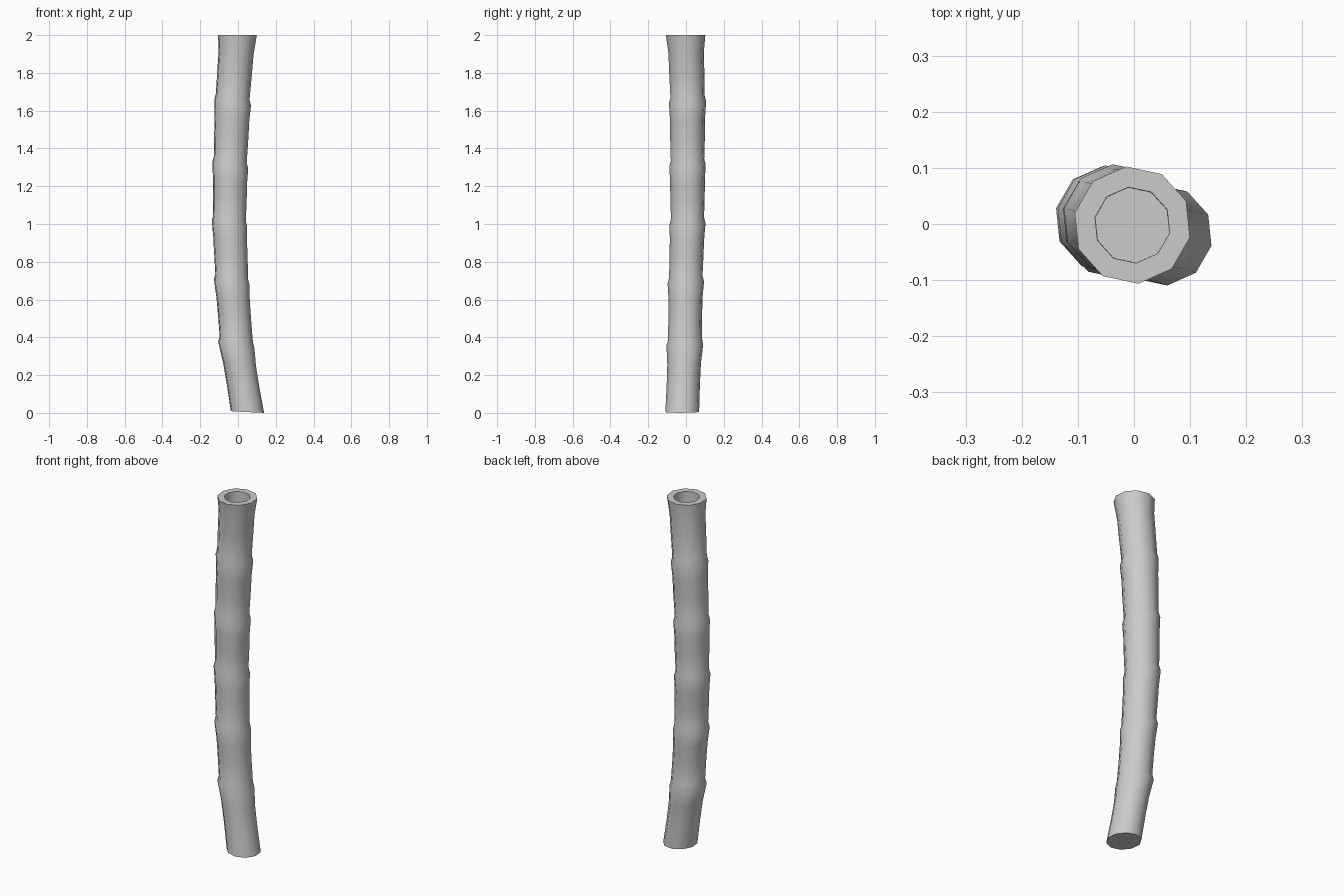
import bpy, bmesh, math

if "Cube" in bpy.data.objects:
    bpy.data.objects.remove(bpy.data.objects["Cube"])

SIDES = 10
TURN = math.radians(24)

# Stalk rings: height, centre x, centre y, radius, sideways tilt
rings = [(0.005, 0.05, -0.02, 0.09, 0.05)]
# Joints: height, centre x, centre y, radius
joints = [(0.36, -0.009, -0.006, 0.098), (0.69, -0.033, -0.001, 0.097),
          (1.00, -0.045, 0.008, 0.096), (1.31, -0.041, 0.008, 0.097),
          (1.645, -0.028, 0.008, 0.099), (2.0, -0.003, -0.002, 0.105)]
for i, (z, x, y, r) in enumerate(joints):
    z0, x0, y0 = rings[-1][:3]
    # waist between joints
    for t, waist in ((0.4, 0.0885), (0.72, 0.0895)):
        rings.append((z0 + (z - z0) * t, x0 + (x - x0) * t,
                      y0 + (y - y0) * t, waist + 0.001 * i, 0.12))
    if i < 5:
        rings.append((z, x, y, r, 0.17))                 # ridge
        rings.append((z + 0.03, x, y, r - 0.008, 0.17))  # neck above ridge
    else:
        rings.append((z, x, y, r, 0.0))
# Straight socket in the top end
rings += [(2.0, -0.003, -0.002, 0.068, 0.0), (1.8, -0.003, -0.002, 0.067, 0.0)]

bm = bmesh.new()


def add_ring(z, x, y, r, tilt):
    verts = []
    for k in range(SIDES):
        a = TURN + math.tau * k / SIDES
        dx, dy = r * math.cos(a), r * math.sin(a)
        verts.append(bm.verts.new((x + dx, y + dy, z - tilt * dx + tilt * 0.2 * dy)))
    return verts


loops = [add_ring(*p) for p in rings]
for a, b in zip(loops, loops[1:]):
    for k in range(SIDES):
        n = (k + 1) % SIDES
        bm.faces.new((a[k], a[n], b[n], b[k]))
# Closed foot and socket floor
bm.faces.new(loops[0][::-1])
bm.faces.new(loops[-1])
bmesh.ops.recalc_face_normals(bm, faces=bm.faces)

mesh = bpy.data.meshes.new("bamboo_stalk")
bm.to_mesh(mesh)
bm.free()
stalk = bpy.data.objects.new("bamboo_stalk", mesh)
bpy.context.collection.objects.link(stalk)
bpy.context.view_layer.objects.active = stalk
stalk.select_set(True)
bpy.ops.object.shade_smooth_by_angle(angle=math.radians(50))
